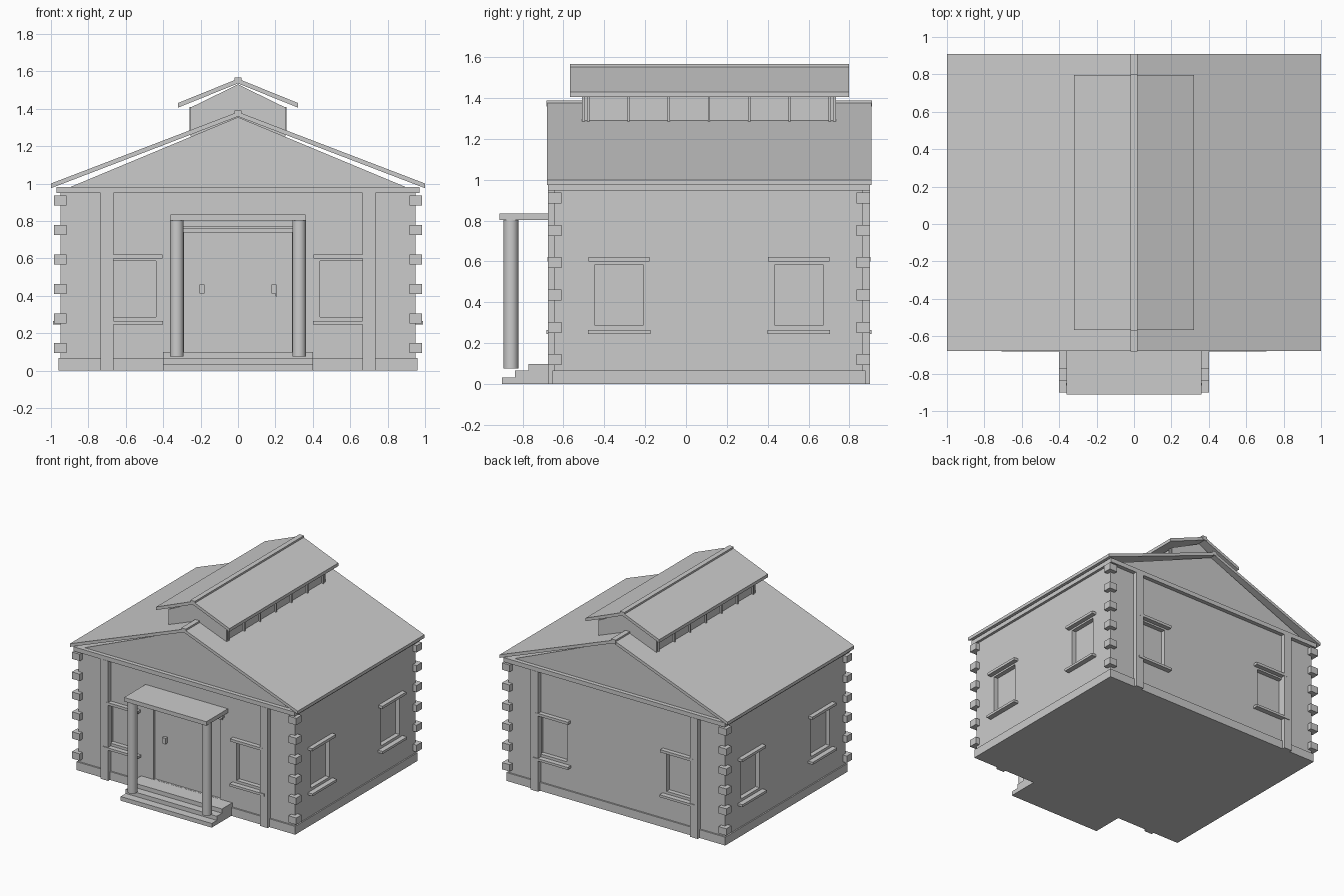
import bpy, bmesh, math
from mathutils import Vector

if "Cube" in bpy.data.objects:
    bpy.data.objects.remove(bpy.data.objects["Cube"])

GREY = bpy.data.materials.new("plain_grey")
GREY.use_nodes = True
GREY.diffuse_color = (0.6, 0.6, 0.6, 1)
GREY.node_tree.nodes["Principled BSDF"].inputs["Base Color"].default_value = (0.6, 0.6, 0.6, 1)

CY = 0.1125          # middle of the house along y
HX, HY = 0.95, 0.755  # half sizes of the walls


def finish(name, bm):
    bmesh.ops.recalc_face_normals(bm, faces=bm.faces)
    mesh = bpy.data.meshes.new(name)
    bm.to_mesh(mesh)
    bm.free()
    mesh.materials.append(GREY)
    ob = bpy.data.objects.new(name, mesh)
    bpy.context.collection.objects.link(ob)
    return ob


def add_box(bm, x0, x1, y0, y1, z0, z1):
    for v in bmesh.ops.create_cube(bm, size=1)["verts"]:
        v.co = Vector(((x0 + x1) / 2 + v.co.x * (x1 - x0),
                       (y0 + y1) / 2 + v.co.y * (y1 - y0),
                       (z0 + z1) / 2 + v.co.z * (z1 - z0)))


def box(name, *bounds):
    bm = bmesh.new()
    add_box(bm, *bounds)
    return finish(name, bm)


def prism(name, profile, y0, y1):
    """Extrude an x-z outline along y."""
    bm = bmesh.new()
    face = bm.faces.new([bm.verts.new((x, y0, z)) for x, z in profile])
    new = bmesh.ops.extrude_face_region(bm, geom=[face])["geom"]
    bmesh.ops.translate(bm, vec=(0, y1 - y0, 0),
                        verts=[g for g in new if isinstance(g, bmesh.types.BMVert)])
    return finish(name, bm)


def wall_boxes(side, c, u0, u1, d0, d1, z0, z1):
    """Bounds of a box on a wall: u along the wall from c, d outward from it."""
    if side in ("front", "back"):
        s, face = (-1, CY - HY) if side == "front" else (1, CY + HY)
        a, b = sorted((face + s * d0, face + s * d1))
        return c + u0, c + u1, a, b, z0, z1
    s = -1 if side == "right" else 1
    a, b = sorted((s * (HX + d0), s * (HX + d1)))
    return a, b, c + u0, c + u1, z0, z1


# Walls, with windows and doorway cut in
walls = box("walls", -HX, HX, CY - HY, CY + HY, 0, 0.96)
cut = bmesh.new()
add_box(cut, *wall_boxes("front", 0, -0.29, 0.29, -0.015, 0.05, 0.1, 0.74))
windows = [(s, c) for s in ("front", "back") for c in (-0.555, 0.555)]
windows += [(s, CY + o) for s in ("left", "right") for o in (-0.44, 0.44)]
for side, c in windows:
    add_box(cut, *wall_boxes(side, c, -0.117, 0.117, -0.035, 0.05, 0.286, 0.586))
    box(side + "_window_lintel", *wall_boxes(side, c, -0.15, 0.15, -0.01, 0.035, 0.6, 0.621))
    box(side + "_window_sill", *wall_boxes(side, c, -0.153, 0.153, -0.01, 0.04, 0.246, 0.265))
cutter = finish("opening_cutter", cut)
cutter.hide_render = True
mod = walls.modifiers.new("openings", 'BOOLEAN')
mod.operation, mod.solver, mod.object = 'DIFFERENCE', 'EXACT', cutter
bpy.context.view_layer.objects.active = walls
bpy.ops.object.modifier_apply(modifier=mod.name)
bpy.data.objects.remove(cutter)

# Plinth and cornice
box("plinth", -0.96, 0.96, CY - HY - 0.012, CY + HY + 0.012, 0, 0.066)
box("cornice", -0.97, 0.97, CY - 0.787, CY + 0.787, 0.948, 0.982)

# Pilasters on front and back
for side in ("front", "back"):
    for c in (-0.7, 0.7):
        box(side + "_pilaster", *wall_boxes(side, c, -0.034, 0.034, -0.01, 0.034, 0, 0.95))

# Corner blocks
for sx in (-1, 1):
    for sy in (-1, 1):
        for i in range(6):
            x, y, z = sx * 0.95, CY + sy * 0.755, 0.12 + i * 0.158
            box("corner_block", x - 0.034, x + 0.034, y - 0.033, y + 0.033, z - 0.027, z + 0.027)


def roof(name, half, eave, ridge, thick, y0, y1):
    """Folded slab with a ridge cap."""
    prism(name, [(-half, eave), (0, ridge), (half, eave), (half, eave - thick),
                 (0, ridge - thick), (-half, eave - thick)], y0, y1)
    box(name + "_ridge_cap", -0.02, 0.02, y0 - 0.002, y1 + 0.002, ridge - 0.025, ridge + 0.006)


# Main roof and gables
prism("gable", [(-0.9, 0.98), (0.9, 0.98), (0, 1.355)], CY - HY, CY + HY)
roof("main_roof", 1.0, 1.0, 1.383, 0.025, -0.68, 0.908)

# Roof lantern
box("lantern_walls", -0.245, 0.245, -0.5, 0.725, 1.25, 1.41)
for y0 in (-0.508, 0.72):
    box("lantern_end", -0.255, 0.255, y0, y0 + 0.013, 1.25, 1.41)
for sx in (-1, 1):
    for i in range(-3, 4):
        x, y = sx * 0.25, CY + i * 0.197
        box("lantern_post", x - 0.008, x + 0.008, y - 0.006, y + 0.006, 1.27, 1.41)
prism("lantern_gable", [(-0.25, 1.408), (0.25, 1.408), (0, 1.53)], -0.508, 0.733)
roof("lantern_roof", 0.322, 1.43, 1.56, 0.025, -0.567, 0.797)

# Porch: steps, columns and canopy
for i in range(3):
    box("porch_step", -0.4, 0.4, -0.9 + i * 0.064, -0.6, i * 0.033, (i + 1) * 0.033)
box("porch_canopy", -0.361, 0.361, -0.912, -0.63, 0.802, 0.834)
for sx in (-1, 1):
    bm = bmesh.new()
    bmesh.ops.create_cone(bm, cap_ends=True, segments=32, radius1=0.036, radius2=0.036, depth=0.73)
    bmesh.ops.translate(bm, vec=(sx * 0.327, -0.857, 0.44), verts=bm.verts)
    column = finish("porch_column", bm)
    bpy.ops.object.select_all(action='DESELECT')
    column.select_set(True)
    bpy.context.view_layer.objects.active = column
    bpy.ops.object.shade_smooth_by_angle(angle=math.radians(40))

# Door header and handles
box("door_header", *wall_boxes("front", 0, -0.32, 0.32, -0.01, 0.015, 0.738, 0.756))
box("door_header_cap", *wall_boxes("front", 0, -0.33, 0.33, -0.01, 0.025, 0.756, 0.772))
for x in (-0.193, 0.193):
    box("door_handle_plate", *wall_boxes("front", x, -0.013, 0.013, -0.02, 0.012, 0.411, 0.459))
box("door_key", *wall_boxes("front", 0.205, -0.004, 0.004, -0.02, 0.008, 0.395, 0.415))
